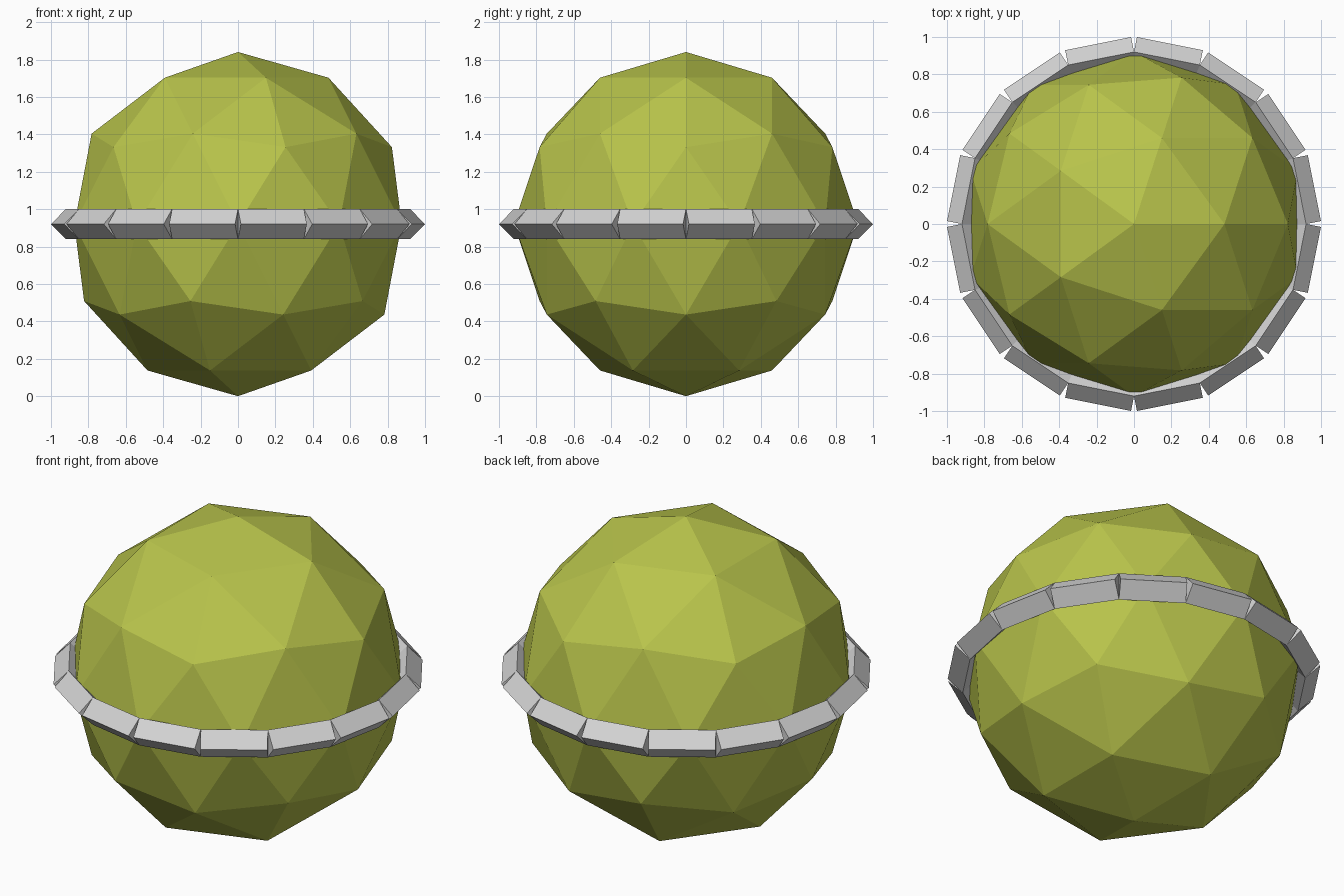
import bpy
import bmesh
from math import pi, sin, cos
from mathutils import Matrix

default = bpy.data.objects.get("Cube")
if default:
    bpy.data.objects.remove(default, do_unlink=True)

RADIUS = 0.92      # ball radius, also its centre height and the ring's joint radius
SEGMENTS = 16      # straight links in the ring
HALF_BAR = 0.081   # half the diagonal of a link's diamond section


def make_material(name, color):
    mat = bpy.data.materials.new(name)
    mat.use_nodes = True
    mat.diffuse_color = color
    bsdf = next(n for n in mat.node_tree.nodes if n.type == 'BSDF_PRINCIPLED')
    bsdf.inputs["Base Color"].default_value = color
    return mat


def add_object(name, bm, mat):
    mesh = bpy.data.meshes.new(name)
    bm.to_mesh(mesh)
    bm.free()
    mesh.materials.append(mat)
    obj = bpy.data.objects.new(name, mesh)
    bpy.context.collection.objects.link(obj)
    obj.location.z = RADIUS
    return obj


green = make_material("olive green", (0.48, 0.55, 0.07, 1))
grey = make_material("light grey", (0.65, 0.65, 0.65, 1))

# Faceted ball
ball = bmesh.new()
bmesh.ops.create_icosphere(ball, subdivisions=2, radius=RADIUS)
add_object("faceted_ball", ball, green)

# Ring of straight diamond-section bars that meet along their middle edges
step = 2 * pi / SEGMENTS
ring = bmesh.new()
for i in range(SEGMENTS):
    place = (Matrix.Rotation((i + 0.5) * step, 4, 'Z')
             @ Matrix.Translation((RADIUS * cos(step / 2), 0, 0))
             @ Matrix.Rotation(pi / 2, 4, 'X'))
    bmesh.ops.create_cone(ring, cap_ends=True, segments=4,
                          radius1=HALF_BAR, radius2=HALF_BAR,
                          depth=2 * RADIUS * sin(step / 2), matrix=place)
add_object("equator_ring", ring, grey)
